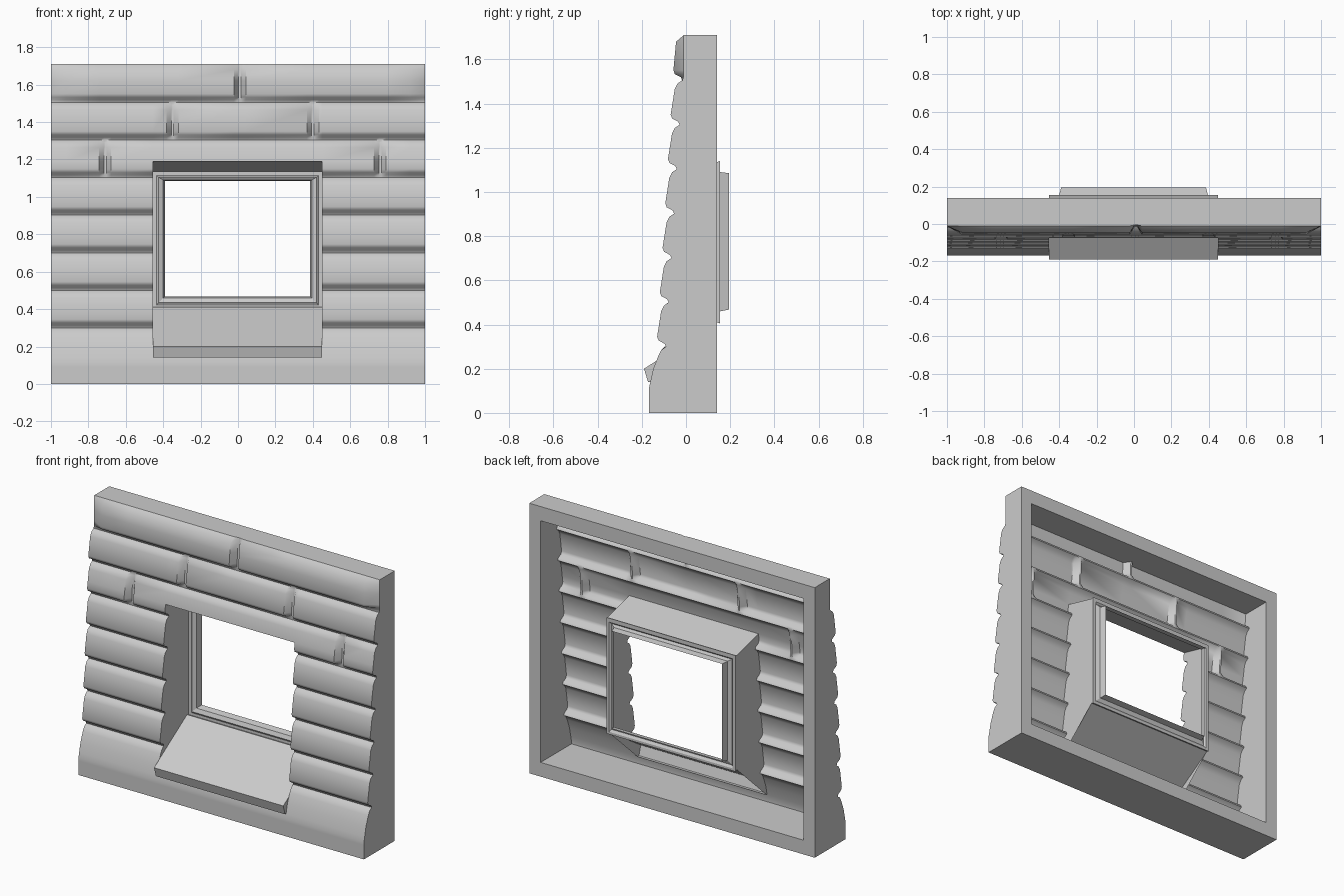
import bpy, bmesh, math

if "Cube" in bpy.data.objects:
    bpy.data.objects.remove(bpy.data.objects["Cube"])

TOP, BACK = 1.71, 0.14
HOLE = (-0.455, 0.45, 0.14, 1.19)      # x0, x1, z0, z1 of the opening in the front
INNER = (-0.92, 0.92, 0.09, 1.62)      # inside edge of the hollow back
GROOVES = [0.305 + 0.201 * i for i in range(7)]
JOINTS = {4: (-0.71, 0.76), 5: (-0.35, 0.40), 6: (0.01,)}   # upright joints per course


def face_y(z):
    return -0.128 + 0.061 * (z - 0.3)


def groove_y(z):
    return face_y(z) + 0.037


# Leaning course profile in (z, y)
profile = [(0, -0.168), (0.11, -0.168), (0.2, -0.148)]
for g in GROOVES:
    f, b = face_y(g), groove_y(g)
    profile += [(g - 0.045, f + 0.003), (g - 0.02, f + 0.016), (g - 0.006, b),
                (g + 0.008, b - 0.006), (g + 0.022, f + 0.004), (g + 0.04, f - 0.003)]
profile += [(1.68, -0.045), (TOP, -0.01)]


def wall_y(x, z):
    for (z0, y0), (z1, y1) in zip(profile, profile[1:]):
        if z <= z1:
            y = y0 + (y1 - y0) * (z - z0) / (z1 - z0)
            break
    for c, xs_joint in JOINTS.items():
        if GROOVES[c] <= z <= GROOVES[c] + 0.201:
            if any(abs(x - j) < 0.01 for j in xs_joint):
                y = max(y, groove_y(z))
    if z > GROOVES[6] and abs(x) > 0.99:
        y = max(y, -0.012)
    return y


xs = {-1, 1, *INNER[:2], *HOLE[:2]}
for js in JOINTS.values():
    for j in js:
        xs |= {j - 0.032, j - 0.006, j + 0.006, j + 0.032}
xs = sorted(xs)
zs = sorted({p[0] for p in profile} | set(INNER[2:]) | set(HOLE[2:]))


def perimeter(x0, x1, z0, z1, bottom=True):
    """Grid points round a rectangle, counter-clockwise from the lower right."""
    px = [x for x in xs if x0 <= x <= x1]
    pz = [z for z in zs if z0 <= z <= z1]
    pts = [(x1, z) for z in pz] + [(x, z1) for x in px[-2::-1]] + [(x0, z) for z in pz[-2::-1]]
    return pts + [(x, z0) for x in px[1:]] if bottom else pts


def corners(x0, x1, z0, z1, y):
    return [(x1, y, z0), (x1, y, z1), (x0, y, z1), (x0, y, z0), (x1, y, z0)]


def strip(bm, a, b):
    va, vb = [bm.verts.new(p) for p in a], [bm.verts.new(p) for p in b]
    for i in range(len(a) - 1):
        bm.faces.new((va[i], va[i + 1], vb[i + 1], vb[i]))


def finish(bm, name, angle=35):
    bmesh.ops.remove_doubles(bm, verts=bm.verts, dist=0.0002)
    me = bpy.data.meshes.new(name)
    bm.to_mesh(me)
    bm.free()
    ob = bpy.data.objects.new(name, me)
    bpy.context.collection.objects.link(ob)
    bpy.ops.object.select_all(action='DESELECT')
    ob.select_set(True)
    bpy.context.view_layer.objects.active = ob
    bpy.ops.object.shade_smooth_by_angle(angle=math.radians(angle))


# Front stone courses, with the window opening left out
bm = bmesh.new()
grid = [[bm.verts.new((x, wall_y(x, z), z)) for z in zs] for x in xs]
for i in range(len(xs) - 1):
    for j in range(len(zs) - 1):
        if HOLE[0] <= xs[i] < HOLE[1] and HOLE[2] <= zs[j] < HOLE[3]:
            continue
        bm.faces.new((grid[i][j], grid[i + 1][j], grid[i + 1][j + 1], grid[i][j + 1]))
bmesh.ops.delete(bm, geom=[v for v in bm.verts if not v.link_faces], context='VERTS')
finish(bm, "stone_courses", 50)

# Outer edges, back rim and inside of the hollow back
bm = bmesh.new()
outer = (-1, 1, 0, TOP)
pts = perimeter(*outer)[::-1]
strip(bm, [(x, wall_y(x, z), z) for x, z in pts], [(x, BACK, z) for x, z in pts])
strip(bm, corners(*outer, BACK)[::-1], corners(*INNER, BACK)[::-1])
pts = perimeter(*INNER)
strip(bm, [(x, wall_y(x, z), z) for x, z in pts], [(x, BACK, z) for x, z in pts])
finish(bm, "wall_rim")

# Flared sides and top of the opening
bm = bmesh.new()
pts = perimeter(*HOLE, bottom=False)
scale = (1.135 - 0.41) / (HOLE[3] - HOLE[2])
strip(bm, [(x, wall_y(x, z), z) for x, z in pts],
      [(x, BACK, 0.41 + (z - HOLE[2]) * scale) for x, z in pts])
finish(bm, "window_reveal")

# Sloping sill with a projecting lip
bm = bmesh.new()
section = [(-0.155, 0.14), (-0.172, 0.14), (-0.19, 0.2), (BACK, 0.41)]
strip(bm, [(HOLE[1], y, z) for y, z in section], [(HOLE[0], y, z) for y, z in section])
for x, order in ((HOLE[0], 1), (HOLE[1], -1)):
    bm.faces.new([bm.verts.new((x, y, z)) for y, z in section[::order]])
bmesh.ops.recalc_face_normals(bm, faces=bm.faces)
finish(bm, "window_sill")

# Stepped window frame running out through the back
bm = bmesh.new()
steps = [(*HOLE[:2], 0.41, 1.135, BACK), (*HOLE[:2], 0.405, 1.14, 0.155),
         (-0.435, 0.43, 0.42, 1.115, 0.155), (-0.425, 0.42, 0.435, 1.105, 0.145),
         (-0.40, 0.395, 0.46, 1.09, 0.155), (-0.39, 0.385, 0.468, 1.085, 0.195)]
for a, b in zip(steps, steps[1:]):
    strip(bm, corners(*a), corners(*b))
finish(bm, "window_frame", 20)
